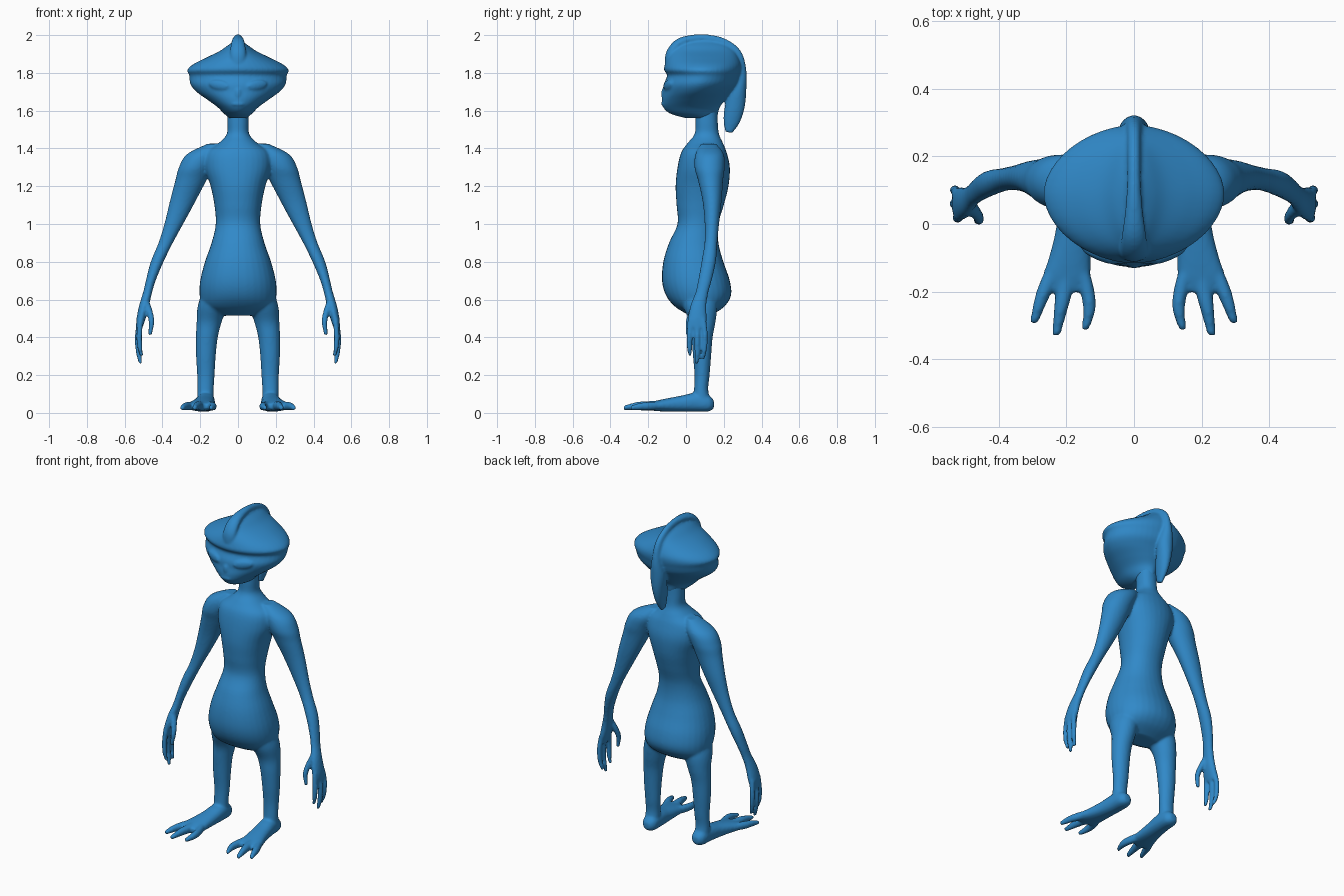
import bpy, bmesh, math
from mathutils import Vector, Matrix

blue = bpy.data.materials.new("blue_skin")
blue.diffuse_color = (0.03, 0.25, 0.58, 1)


def spline(keys, steps=5):
    """Catmull-Rom resampling of (x, y, z, a, b) keys."""
    k = [Vector(p) for p in keys]
    k = [k[0]] + k + [k[-1]]
    out = []
    for i in range(1, len(k) - 2):
        p0, p1, p2, p3 = k[i - 1:i + 3]
        for j in range(steps):
            t = j / steps
            out.append(0.5 * (2 * p1 + (p2 - p0) * t + (2 * p0 - 5 * p1 + 4 * p2 - p3) * t * t
                              + (3 * p1 - p0 - 3 * p2 + p3) * t ** 3))
    return out + [k[-1]]


def tube(bm, keys, axis="Z", n=2.0, side=1, seg=32):
    """Closed loft of superellipse rings; a is the x radius, b the other one."""
    pts = spline(keys)
    rings = []
    for i, p in enumerate(pts):
        c = Vector((p[0], p[1], p[2]))
        if axis == "PATH":
            q, r = pts[min(i + 1, len(pts) - 1)], pts[max(i - 1, 0)]
            v = Vector((0, -(q[2] - r[2]), q[1] - r[1])).normalized()
        else:
            v = Vector((0, 1, 0)) if axis == "Z" else Vector((0, 0, 1))
        ring = []
        for s in range(seg):
            t = 2 * math.pi * s / seg
            f = lambda w: math.copysign(abs(w) ** (2 / n), w)
            co = c + Vector((1, 0, 0)) * max(p[3], .003) * f(math.cos(t)) + v * max(p[4], .003) * f(math.sin(t))
            ring.append(bm.verts.new((co.x * side, co.y, co.z)))
        rings.append(ring)
    for r0, r1 in zip(rings, rings[1:]):
        for s in range(seg):
            bm.faces.new((r0[s], r0[(s + 1) % seg], r1[(s + 1) % seg], r1[s]))
    bm.faces.new(rings[0])
    bm.faces.new(rings[-1])


def stack(rows):
    """Rows of (z, half width, front y, back y) to ring keys."""
    return [(0, (f + b) / 2, z, w, (b - f) / 2) for z, w, f, b in rows]


def ball(bm, pos, size, turn=0, tilt=0):
    m = (Matrix.Translation(pos) @ Matrix.Rotation(turn, 4, "Z") @ Matrix.Rotation(tilt, 4, "Y")
         @ Matrix.Diagonal((*size, 1)))
    bmesh.ops.create_uvsphere(bm, u_segments=24, v_segments=14, radius=1, matrix=m)


def finish(bm, name, voxel, smooth):
    """Fuse overlapping parts into one smooth skin."""
    bmesh.ops.recalc_face_normals(bm, faces=bm.faces)
    me = bpy.data.meshes.new(name)
    bm.to_mesh(me)
    bm.free()
    me.materials.append(blue)
    ob = bpy.data.objects.new(name, me)
    bpy.context.collection.objects.link(ob)
    r = ob.modifiers.new("fuse", "REMESH")
    r.mode = "VOXEL"
    r.voxel_size = voxel
    r.use_smooth_shade = True
    s = ob.modifiers.new("soften", "SMOOTH")
    s.factor = 0.5
    s.iterations = smooth


# Body: torso and neck
body = bmesh.new()
tube(body, stack([
    (1.64, .055, .05, .165), (1.54, .056, .05, .168), (1.475, .06, .045, .175), (1.43, .1, .01, .195),
    (1.38, .165, -.025, .215), (1.30, .175, -.045, .232), (1.20, .145, -.055, .225), (1.10, .125, -.05, .2),
    (1.00, .118, -.045, .172), (.90, .14, -.09, .172), (.80, .175, -.12, .198), (.70, .2, -.127, .232),
    (.62, .203, -.105, .238), (.56, .185, -.055, .2), (.515, .11, .02, .13)]), n=2.15)

arm = [(.13, .12, 1.425, .03, .04), (.185, .125, 1.37, .085, .075), (.225, .125, 1.30, .088, .08),
       (.25, .13, 1.23, .082, .066), (.293, .138, 1.12, .068, .05), (.34, .137, 1.0, .05, .038),
       (.383, .132, .9, .038, .034), (.428, .12, .8, .034, .038), (.462, .1, .7, .026, .036),
       (.478, .085, .64, .024, .034), (.497, .066, .57, .026, .042), (.513, .06, .5, .024, .05),
       (.523, .06, .45, .017, .045)]
fingers = [
    [(.515, .025, .5, .016, .016), (.522, .018, .42, .015, .015), (.52, .018, .35, .014, .014), (.51, .022, .30, .009, .009)],
    [(.52, .06, .5, .016, .016), (.53, .06, .4, .016, .016), (.526, .06, .32, .015, .015), (.515, .055, .258, .009, .009)],
    [(.52, .09, .5, .016, .016), (.53, .1, .42, .015, .015), (.527, .098, .34, .014, .014), (.515, .09, .285, .009, .009)],
    [(.488, .06, .6, .014, .022), (.468, .035, .54, .016, .02), (.458, .014, .48, .015, .016), (.466, .01, .41, .01, .01)]]
leg = [(.12, .06, .64, .07, .1), (.138, .075, .56, .076, .09), (.153, .088, .48, .066, .068), (.165, .085, .4, .058, .056),
       (.17, .085, .3, .052, .048), (.17, .085, .2, .046, .04), (.172, .08, .12, .043, .038), (.172, .085, .05, .045, .05)]
foot = [(.17, .148, .045, .02, .02), (.17, .12, .05, .043, .042), (.172, .05, .056, .05, .05), (.18, -.03, .048, .054, .042),
        (.19, -.1, .042, .062, .035), (.2, -.16, .037, .07, .027), (.2, -.2, .034, .05, .018)]
toes = [
    [(.16, -.13, .04, .025, .025), (.14, -.19, .036, .022, .024), (.132, -.25, .034, .019, .021), (.144, -.312, .026, .011, .012)],
    [(.2, -.13, .04, .025, .025), (.207, -.2, .038, .025, .025), (.218, -.26, .036, .02, .022), (.23, -.33, .027, .012, .012)],
    [(.235, -.13, .04, .025, .022), (.262, -.19, .036, .024, .023), (.28, -.24, .034, .019, .02), (.297, -.295, .026, .012, .012)]]

# Limbs, mirrored
for s in (1, -1):
    tube(body, arm, side=s)
    for f in fingers:
        tube(body, f, side=s, seg=14)
    tube(body, leg, side=s)
    tube(body, foot, "Y", side=s, n=2.3)
    for t in toes:
        tube(body, t, "Y", side=s, seg=14)
finish(body, "body", 0.008, 4)

# Head: wide skull with brow ledge
head = bmesh.new()
tube(head, stack([
    (1.56, .045, .0, .165), (1.585, .075, -.085, .17), (1.62, .11, -.122, .18), (1.66, .165, -.128, .21),
    (1.70, .22, -.122, .24), (1.74, .252, -.118, .27), (1.785, .258, -.1, .285), (1.815, .268, -.116, .292),
    (1.845, .238, -.112, .292), (1.88, .17, -.1, .28), (1.915, .098, -.08, .26), (1.945, .055, -.05, .225),
    (1.965, .025, 0, .17)]), n=1.85, seg=48)

# Crest running over the skull into a hanging tail
tube(head, [(0, -.1, 1.83, .03, .012), (0, -.082, 1.9, .042, .025), (0, -.035, 1.957, .036, .025),
            (0, .04, 1.98, .026, .022), (0, .12, 1.98, .02, .022), (0, .2, 1.957, .02, .025),
            (0, .265, 1.9, .022, .03), (0, .285, 1.81, .03, .035), (0, .275, 1.72, .045, .045),
            (0, .26, 1.63, .038, .052), (0, .242, 1.55, .026, .045), (0, .226, 1.485, .012, .02)], "PATH")

# Eyelids, nose and lips
for s in (1, -1):
    ball(head, (s * .1, -.095, 1.735), (.058, .014, .026), s * .38, -s * .15)
ball(head, (0, -.112, 1.69), (.02, .02, .035))
ball(head, (0, -.118, 1.635), (.035, .014, .01))
finish(head, "head_with_crest", 0.007, 3)
